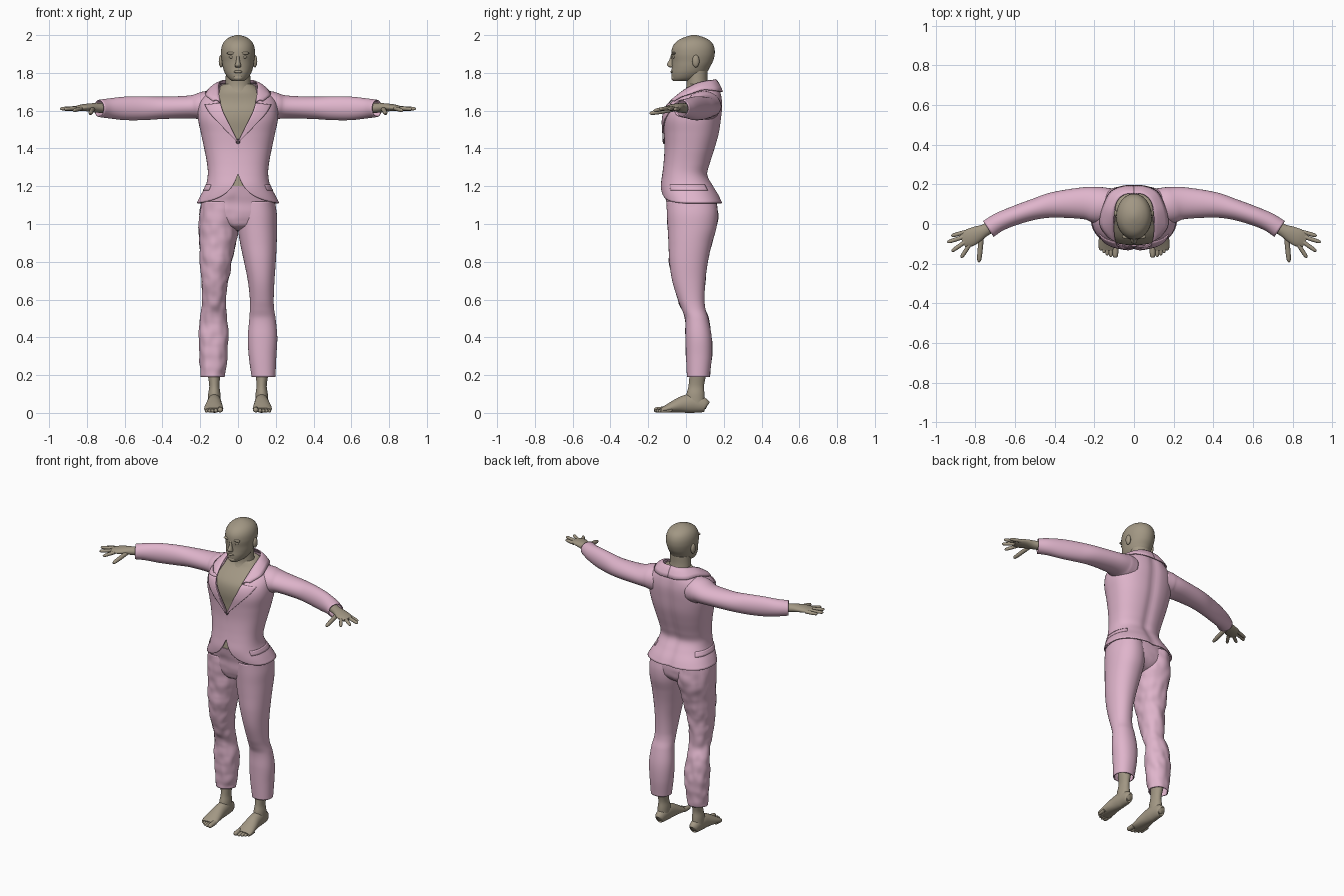
import bpy, bmesh
from math import sin, cos, pi, exp, copysign, radians
from mathutils import Vector, noise

if "Cube" in bpy.data.objects:
    bpy.data.objects.remove(bpy.data.objects["Cube"])


def material(name, rgb):
    m = bpy.data.materials.new(name)
    m.diffuse_color = (*rgb, 1)
    m.use_nodes = True
    m.node_tree.nodes["Principled BSDF"].inputs["Base Color"].default_value = m.diffuse_color
    return m


PINK = material("pink cloth", (0.74, 0.46, 0.60))
SKIN = material("skin", (0.36, 0.31, 0.23))
DARK = material("button", (0.12, 0.08, 0.10))


def sample(rows, t):
    """Smooth interpolation of rows keyed by their first value."""
    last = len(rows) - 1
    i = max([k for k in range(last) if rows[k][0] <= t] or [0])
    a, b = rows[i], rows[i + 1]
    h = b[0] - a[0]
    u = min(max((t - a[0]) / h, 0), 1)

    def slope(k, c):
        p, q = rows[max(k - 1, 0)], rows[min(k + 1, last)]
        return (q[c] - p[c]) / (q[0] - p[0])
    return [(2*u**3 - 3*u*u + 1) * a[c] + (u**3 - 2*u*u + u) * h * slope(i, c)
            + (3*u*u - 2*u**3) * b[c] + (u**3 - u*u) * h * slope(i + 1, c)
            for c in range(1, len(a))]


def finish(name, bm, mat, thick=0, wrinkle=False):
    bmesh.ops.recalc_face_normals(bm, faces=bm.faces[:])
    bm.normal_update()
    if wrinkle:
        moves = [(v, v.normal * 0.007 * noise.noise(Vector((v.co.x, v.co.y, v.co.z * 0.7)) * 24))
                 for v in bm.verts if v.co.x < -0.005]
        for v, d in moves:
            v.co += d
    me = bpy.data.meshes.new(name)
    bm.to_mesh(me)
    bm.free()
    me.materials.append(mat)
    me.shade_smooth()
    me.set_sharp_from_angle(angle=radians(50))
    ob = bpy.data.objects.new(name, me)
    bpy.context.collection.objects.link(ob)
    if thick:
        mod = ob.modifiers.new("cloth", 'SOLIDIFY')
        mod.thickness, mod.offset = thick, 0
    return ob


def skin_rings(name, rings, mat, closed=True, caps=True, thick=0, wrinkle=False):
    bm = bmesh.new()
    vs = [[bm.verts.new(p) for p in r] for r in rings]
    n = len(vs[0])
    for a, b in zip(vs, vs[1:]):
        for j in range(n if closed else n - 1):
            k = (j + 1) % n
            bm.faces.new((a[j], a[k], b[k], b[j]))
    if closed and caps:
        bm.faces.new(vs[0])
        bm.faces.new(vs[-1])
    return finish(name, bm, mat, thick, wrinkle)


def oval(x0, x1, y0, y1, z, ang, p):
    c, s = cos(ang), sin(ang)
    return Vector(((x0 + x1) / 2 + (x1 - x0) / 2 * copysign(abs(c) ** (2 / p), c),
                   (y0 + y1) / 2 + (y1 - y0) / 2 * copysign(abs(s) ** (2 / p), s), z))


def loft(name, rows, mat, side=1, n=40, m=40, p=2, **kw):
    """Stack of horizontal ovals; each row is z, x0, x1, y0, y1."""
    rings = []
    for i in range(m + 1):
        z = rows[0][0] + (rows[-1][0] - rows[0][0]) * i / m
        e = sample(rows, z)
        rings.append([oval(*e, z, 2 * pi * j / n, p) * 1 for j in range(n)])
    for r in rings:
        for v in r:
            v.x *= side
    return skin_rings(name, rings, mat, **kw)


def sym(rows):
    return [(z, -w, w, a, b) for z, w, a, b in rows]


def tube(name, pts, mat, side=1, n=24, k=6, **kw):
    """Ovals along a path; each point is x, y, z, half width, half height."""
    rows = [(i, *q) for i, q in enumerate(pts)]
    path = [sample(rows, i / k) for i in range((len(pts) - 1) * k + 1)]
    rings = []
    for i, (x, y, z, w, h) in enumerate(path):
        d = Vector(path[min(i + 1, len(path) - 1)][:3]) - Vector(path[max(i - 1, 0)][:3])
        across = d.cross(Vector((0, 0, 1))).normalized()
        up = across.cross(d).normalized()
        ring = [Vector((x, y, z)) + across * w * cos(2*pi*j/n) + up * h * sin(2*pi*j/n) for j in range(n)]
        rings.append([Vector((v.x * side, v.y, v.z)) for v in ring])
    return skin_rings(name, rings, mat, **kw)


def digit(name, base, tip, r, side):
    a, b = Vector(base), Vector(tip)
    pts = [(*a.lerp(b, t), r * s, r * s) for t, s in ((0, 1), (.35, 1), (.7, .95), (.92, .75), (1, .25))]
    tube(name, pts, SKIN, side, n=12, k=3)


def ball(name, loc, scale, mat):
    bm = bmesh.new()
    bmesh.ops.create_uvsphere(bm, u_segments=20, v_segments=12, radius=1)
    for v in bm.verts:
        v.co = Vector(v.co[i] * scale[i] + loc[i] for i in range(3))
    return finish(name, bm, mat)


# Jacket body: open at the neck in a V, cut away at the front hem
TORSO = [(1.11, .215, -.115, .19), (1.15, .195, -.125, .172), (1.20, .168, -.13, .142),
         (1.26, .156, -.122, .112), (1.32, .16, -.115, .125), (1.40, .175, -.11, .15),
         (1.48, .192, -.113, .172), (1.56, .208, -.118, .184), (1.62, .205, -.105, .19),
         (1.66, .19, -.07, .188), (1.70, .145, -.02, .18), (1.74, .095, 0, .16)]
P = 2.4


def jacket_point(ang, z):
    w, a, b = sample(TORSO, z)
    v = oval(-w, w, a, b, z, ang, P)
    if sin(ang) > 0:
        v.y -= 0.01 * exp(-(v.x / 0.03) ** 2)
    return v


def front_y(x, z):
    w, a, b = sample(TORSO, z)
    f = min(abs(x) / w, 1)
    return (a + b) / 2 - (b - a) / 2 * (1 - f ** P) ** (1 / P)


NECKLINE = [(0, 1.43), (.45, 1.62), (.69, 1.70), (1, 1.74)]
N, M = 96, 60
columns = []
for j in range(N):
    ang = 2 * pi * j / N
    lo, hi = 1.11, 1.74
    if sin(ang) < -1e-6:
        f = abs(cos(ang)) ** (2 / P)
        lo += .155 * exp(-3.1 * f) * (1 - f ** 4)
        hi = sample(NECKLINE, f)[0]
    columns.append([jacket_point(ang, lo + (hi - lo) * i / M) for i in range(M + 1)])
skin_rings("jacket_body", list(zip(*columns)), PINK, caps=False, thick=.008)

# Skin under the jacket, neck and head
loft("chest", sym([(z, w - .015, a + .012, b - .014) for z, w, a, b in TORSO[2:]]), SKIN, p=P)
loft("neck", sym([(1.64, .10, -.04, .14), (1.68, .085, -.02, .135), (1.72, .07, 0, .122),
                  (1.76, .066, .003, .115), (1.81, .064, 0, .115)]), SKIN, m=16)
loft("head", sym([(1.756, .03, -.067, .03), (1.77, .05, -.074, .07), (1.80, .07, -.077, .108),
                  (1.83, .08, -.075, .126), (1.86, .085, -.075, .142), (1.90, .09, -.078, .152),
                  (1.94, .086, -.07, .148), (1.97, .07, -.045, .128), (1.99, .042, -.005, .09),
                  (2.0, .01, .03, .055)]), SKIN, m=60)
loft("nose", sym([(1.828, .010, -.084, -.06), (1.836, .017, -.098, -.06), (1.848, .014, -.1, -.06),
                  (1.87, .009, -.088, -.06), (1.9, .008, -.078, -.06)]), SKIN, n=16, m=16)
ball("lips", (0, -.074, 1.806), (.024, .009, .007), SKIN)
ball("chin", (0, -.062, 1.774), (.026, .016, .016), SKIN)

# Trousers: seat and two legs, the -x leg is creased
loft("trouser_seat", sym([(.965, .04, -.02, .06), (.985, .12, -.07, .115), (1.02, .185, -.09, .15),
                          (1.06, .2, -.1, .16), (1.11, .197, -.103, .158), (1.15, .18, -.112, .145),
                          (1.2, .152, -.122, .115)]), PINK, n=64, m=40, p=2.3, wrinkle=True)
LEG = [(.19, .075, .195, .008, .122), (.3, .06, .2, .003, .134), (.4, .055, .205, 0, .133),
       (.5, .063, .196, -.002, .115), (.55, .066, .188, -.02, .1), (.6, .066, .186, -.04, .095),
       (.7, .055, .19, -.07, .1), (.8, .035, .197, -.085, .113), (.9, .014, .202, -.09, .135),
       (.98, .002, .204, -.094, .158), (1.05, 0, .203, -.098, .165), (1.12, .01, .192, -.1, .158)]

for s, tag in ((1, "left"), (-1, "right")):
    loft(tag + "_trouser_leg", LEG, PINK, s, n=56, m=110, p=2.15, caps=False, thick=.006, wrinkle=True)
    # Sleeve
    tube(tag + "_sleeve", [(.12, .092, 1.622, .085, .08), (.18, .095, 1.625, .089, .074),
                           (.25, .105, 1.62, .078, .058), (.40, .097, 1.615, .062, .056),
                           (.50, .075, 1.613, .05, .06), (.60, .043, 1.612, .045, .059),
                           (.68, .01, 1.612, .044, .05), (.735, -.025, 1.612, .045, .043)],
         PINK, s, n=32, caps=False, thick=.006)
    # Hand with fingers and thumb
    tube(tag + "_hand", [(.68, .01, 1.612, .03, .027), (.75, -.03, 1.615, .031, .025),
                         (.79, -.05, 1.617, .04, .021), (.83, -.07, 1.615, .045, .017),
                         (.865, -.086, 1.611, .034, .01)], SKIN, s)
    for i, (base, tip) in enumerate((((.85, -.04, 1.611), (.922, -.06, 1.607)),
                                     ((.85, -.062, 1.614), (.942, -.092, 1.61)),
                                     ((.845, -.085, 1.614), (.92, -.138, 1.608)),
                                     ((.83, -.105, 1.612), (.872, -.17, 1.6)),
                                     ((.77, -.065, 1.608), (.782, -.193, 1.585)))):
        digit(f"{tag}_finger_{i + 1}", base, tip, .0105 if i < 4 else .013, s)
    # Ankle, foot and toes
    loft(tag + "_ankle", [(.05, .092, .16, 0, .1), (.1, .093, .158, .003, .098), (.14, .098, .152, .013, .095),
                          (.2, .094, .16, .018, .106), (.27, .088, .17, .018, .118)], SKIN, s, n=24, m=20)
    tube(tag + "_foot", [(.125, .112, .035, .012, .016), (.125, .1, .04, .028, .036), (.125, .04, .05, .036, .05),
                         (.126, -.01, .046, .04, .046), (.128, -.06, .034, .047, .033),
                         (.129, -.105, .021, .051, .02), (.129, -.13, .015, .046, .012)], SKIN, s)
    for i, (x, y, r) in enumerate(((.094, -.17, .015), (.117, -.166, .011), (.135, -.158, .0105),
                                   (.151, -.147, .01), (.166, -.134, .01))):
        digit(f"{tag}_toe_{i + 1}", (x, y + .06, r + .004), (x, y, r), r, s)
    # Ear, eye and brow
    ball(tag + "_ear", (s * .089, .052, 1.862), (.013, .019, .033), SKIN)
    ball(tag + "_eye", (s * .033, -.061, 1.884), (.014, .011, .009), SKIN)
    ball(tag + "_brow", (s * .034, -.064, 1.904), (.026, .012, .008), SKIN)

    # Lapel laid on the jacket front
    inner = [(0, .0, 1.435), (1, .042, 1.52), (2, .077, 1.59), (3, .093, 1.64)]
    outer = [(0, .01, 1.44), (1, .092, 1.525), (2, .148, 1.585), (3, .175, 1.63)]
    rings = []
    for i in range(25):
        a, b = Vector(sample(inner, i / 8)), Vector(sample(outer, i / 8))
        q = [a.lerp(b, k / 8) for k in range(9)]
        rings.append([Vector((s * v.x, front_y(v.x, v.y) - .01, v.y)) for v in q])
    skin_rings(tag + "_lapel", rings, PINK, closed=False, thick=.006)
    # Half collar from the nape to the notch
    inner = [(0, .155, 1.765), (.05, .148, 1.762), (.085, .115, 1.758), (.1, .06, 1.745),
             (.102, 0, 1.715), (.098, -.06, 1.67), (.092, -.09, 1.64)]
    outer = [(0, .193, 1.70), (.06, .19, 1.70), (.12, .16, 1.705), (.155, .09, 1.71),
             (.172, .02, 1.688), (.165, -.02, 1.675), (.133, -.064, 1.65)]
    ia, oa = [[(i, *v) for i, v in enumerate(e)] for e in (inner, outer)]
    rings = []
    for i in range(37):
        a, b = Vector(sample(ia, i / 6)), Vector(sample(oa, i / 6))
        q = [a.lerp(b, k / 4) + Vector((0, 0, .01 * sin(pi * k / 4))) for k in range(5)]
        rings.append([Vector((s * v.x, v.y, v.z)) for v in q])
    skin_rings(tag + "_collar", rings, PINK, closed=False, thick=.006)
    # Hip pocket flap
    rings = []
    for i in range(21):
        ang = radians(-36 + 76 * i / 20)
        out = Vector((cos(ang), sin(ang), 0)) * .005
        q = [jacket_point(ang, 1.178 + .03 * k / 3) + out for k in range(4)]
        rings.append([Vector((s * v.x, v.y, v.z)) for v in q])
    skin_rings(tag + "_pocket_flap", rings, PINK, closed=False, thick=.004)

ball("jacket_button", (0, front_y(0, 1.435) - .006, 1.437), (.011, .006, .013), DARK)
